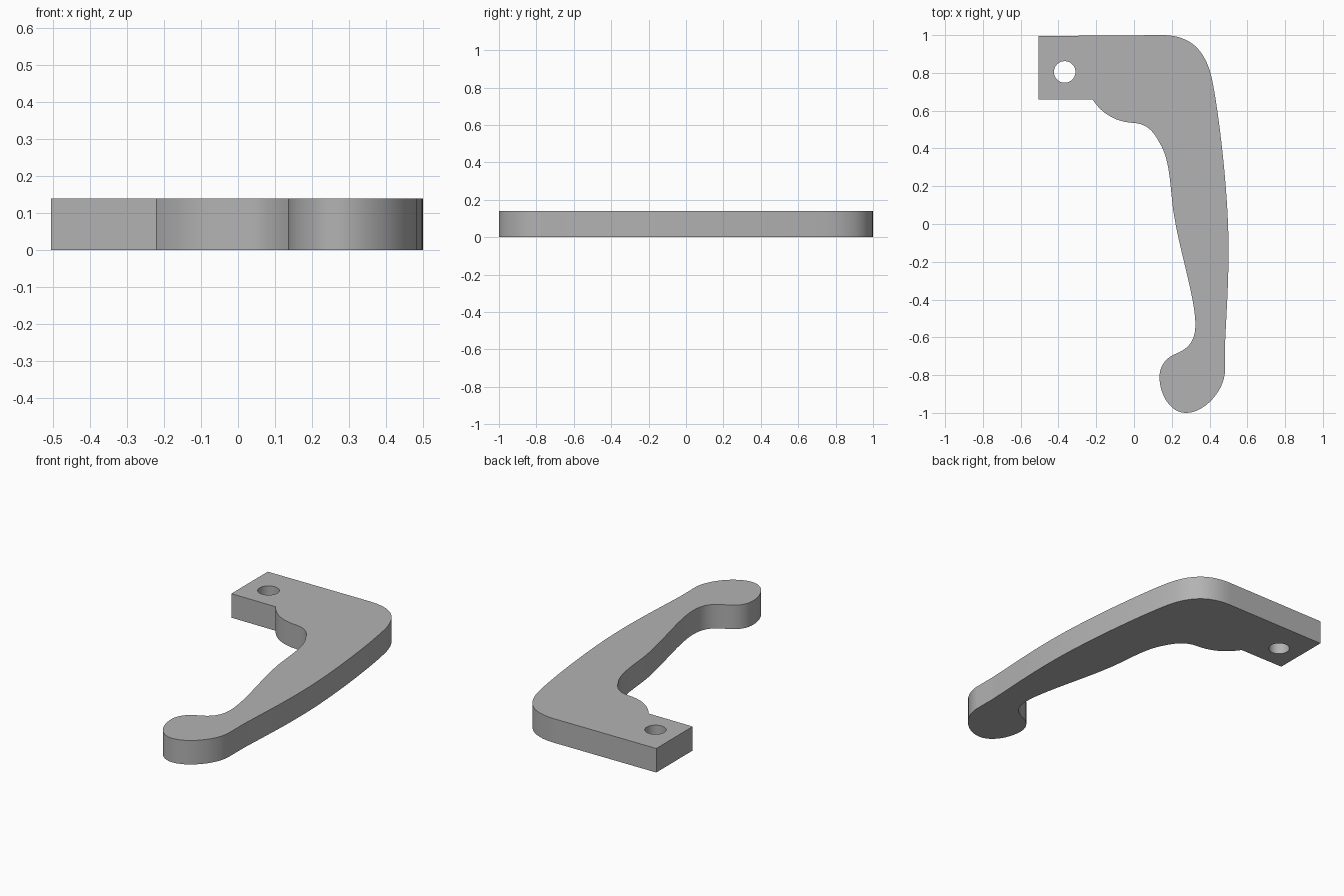
import bpy, bmesh, math
from mathutils import Matrix

cube = bpy.data.objects.get("Cube")
if cube:
    bpy.data.objects.remove(cube, do_unlink=True)

THICKNESS = 0.14

# Outline knots: (incoming handle, point, outgoing handle); None is a straight side
OUTLINE = [
    (None, (-0.505, 0.995), None),
    (None, (0.15, 1.0), (0.30, 1.0)),
    ((0.375, 0.92), (0.41, 0.78), (0.45, 0.60)),
    ((0.50, 0.15), (0.50, -0.10), (0.503, -0.30)),
    ((0.487, -0.50), (0.482, -0.64), None),
    (None, (0.482, -0.78), (0.475, -0.89)),
    ((0.37, -1.0), (0.275, -1.0), (0.19, -1.0)),
    ((0.135, -0.90), (0.135, -0.81), (0.135, -0.75)),
    ((0.17, -0.71), (0.215, -0.69), (0.29, -0.66)),
    ((0.325, -0.62), (0.325, -0.53), (0.325, -0.40)),
    ((0.24, -0.13), (0.215, 0.03), (0.19, 0.15)),
    ((0.20, 0.33), (0.135, 0.43), (0.10, 0.50)),
    ((0.06, 0.53), (0.0, 0.535), (-0.10, 0.54)),
    ((-0.17, 0.585), (-0.22, 0.66), None),
    (None, (-0.505, 0.66), None),
]


def circle_knots(cx, cy, r):
    """Four knots forming a round hole."""
    k = 0.5523 * r
    knots = []
    for i in range(4):
        c, s = math.cos(i * math.pi / 2), math.sin(i * math.pi / 2)
        x, y = cx + r * c, cy + r * s
        knots.append(((x + k * s, y - k * c), (x, y), (x - k * s, y + k * c)))
    return knots


def add_spline(curve, knots):
    spline = curve.splines.new('BEZIER')
    spline.bezier_points.add(len(knots) - 1)
    spline.use_cyclic_u = True
    spline.resolution_u = 16
    for i, (bp, (h_in, co, h_out)) in enumerate(zip(spline.bezier_points, knots)):
        bp.handle_left_type = bp.handle_right_type = 'FREE'
        bp.co = (*co, 0)
        bp.handle_left = (*(h_in or co), 0)
        bp.handle_right = (*(h_out or co), 0)


# Flat profile with its bolt hole, extruded to a plate
curve = bpy.data.curves.new("lever_profile", 'CURVE')
curve.dimensions = '2D'
curve.fill_mode = 'BOTH'
curve.extrude = THICKNESS / 2
add_spline(curve, OUTLINE)
add_spline(curve, circle_knots(-0.367, 0.805, 0.057))
profile = bpy.data.objects.new("lever_profile", curve)
bpy.context.collection.objects.link(profile)
bpy.context.view_layer.update()
deps = bpy.context.evaluated_depsgraph_get()
mesh = bpy.data.meshes.new_from_object(profile.evaluated_get(deps))
bpy.data.objects.remove(profile, do_unlink=True)

# Weld caps to walls and stand the plate on the floor
bm = bmesh.new()
bm.from_mesh(mesh)
bmesh.ops.remove_doubles(bm, verts=bm.verts, dist=0.0002)
bmesh.ops.recalc_face_normals(bm, faces=bm.faces)
bmesh.ops.transform(bm, matrix=Matrix.Translation((0, 0, THICKNESS / 2)), verts=bm.verts)
for f in bm.faces:
    f.smooth = True
    f.material_index = 0
bm.to_mesh(mesh)
bm.free()
mesh.set_sharp_from_angle(angle=math.radians(30))

# Plain grey finish
grey = bpy.data.materials.new("plain_grey")
grey.use_nodes = True
colour = (0.45, 0.45, 0.45, 1)
grey.diffuse_color = colour
grey.node_tree.nodes["Principled BSDF"].inputs["Base Color"].default_value = colour
mesh.materials.clear()
mesh.materials.append(grey)

lever = bpy.data.objects.new("lever_handle", mesh)
bpy.context.collection.objects.link(lever)
